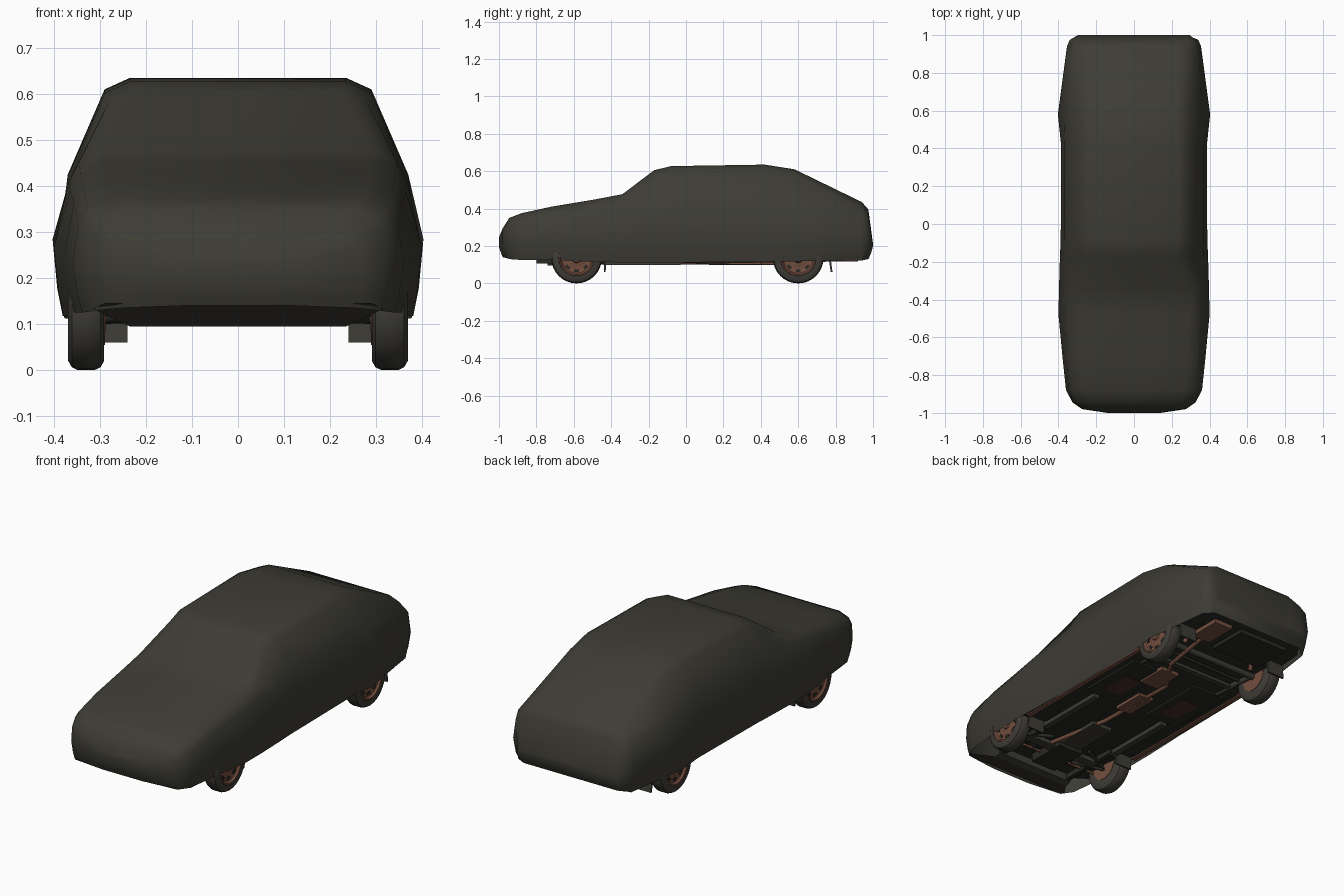
import bpy, bmesh, math
from mathutils import Vector, Matrix

if "Cube" in bpy.data.objects:
    bpy.data.objects.remove(bpy.data.objects["Cube"])


def material(name, rgb):
    m = bpy.data.materials.new(name)
    m.diffuse_color = (*rgb, 1)
    m.use_nodes = True
    m.node_tree.nodes["Principled BSDF"].inputs["Base Color"].default_value = m.diffuse_color
    return m


COVER = material("dark_olive_cloth", (0.047, 0.045, 0.035))
TYRE = material("worn_rubber", (0.050, 0.047, 0.039))
RUST = material("rust_brown", (0.17, 0.075, 0.048))
FLOOR = material("underbody_black", (0.022, 0.022, 0.018))
DEEP = material("dark_red_rust", (0.065, 0.027, 0.021))


def make(name, bm, mat, angle=40):
    bmesh.ops.recalc_face_normals(bm, faces=bm.faces[:])
    me = bpy.data.meshes.new(name)
    bm.to_mesh(me)
    bm.free()
    me.materials.append(mat)
    ob = bpy.data.objects.new(name, me)
    bpy.context.collection.objects.link(ob)
    bpy.ops.object.select_all(action='DESELECT')
    ob.select_set(True)
    bpy.context.view_layer.objects.active = ob
    bpy.ops.object.shade_smooth_by_angle(angle=math.radians(angle))
    return ob


def box(name, x, y, z, mat, rot=None):
    # x, y, z are (min, max) ranges
    bm = bmesh.new()
    size = [b - a for a, b in (x, y, z)]
    mid = Vector([(a + b) / 2 for a, b in (x, y, z)])
    m = Matrix.Translation(mid) @ (rot or Matrix()) @ Matrix.Diagonal((*size, 1))
    bmesh.ops.create_cube(bm, size=1, matrix=m)
    return make(name, bm, mat, 20)


def pipe(name, points, r, mat):
    cu = bpy.data.curves.new(name, 'CURVE')
    cu.dimensions = '3D'
    cu.bevel_depth = r
    cu.bevel_resolution = 2
    cu.use_fill_caps = True
    sp = cu.splines.new('POLY')
    sp.points.add(len(points) - 1)
    for p, co in zip(sp.points, points):
        p.co = (*co, 1)
    cu.materials.append(mat)
    ob = bpy.data.objects.new(name, cu)
    bpy.context.collection.objects.link(ob)
    return ob


def lathe(name, profile, centre, side, mat, n=32):
    # spin (x, radius) pairs round the x axis
    bm = bmesh.new()
    rings = [[bm.verts.new((centre[0] + side * x,
                            centre[1] + r * math.cos(2 * math.pi * i / n),
                            centre[2] + r * math.sin(2 * math.pi * i / n)))
              for i in range(n)] for x, r in profile]
    for a, b in zip(rings, rings[1:]):
        for i in range(n):
            bm.faces.new((a[i], a[(i + 1) % n], b[(i + 1) % n], b[i]))
    bm.faces.new(rings[-1])
    bm.faces.new(rings[0])
    return make(name, bm, mat, 35)


# Fabric cover: sections along y
# y, top z, top half width, belt half width, belt z, widest half width, hem z
stations = [
    (-1.0, .245, .12, .13, .235, .14, .14),
    (-.98, .295, .24, .265, .265, .275, .135),
    (-.945, .35, .30, .32, .30, .325, .13),
    (-.88, .375, .328, .347, .32, .36, .125),
    (-.72, .41, .335, .357, .36, .377, .125),
    (-.48, .45, .343, .365, .39, .40, .115),
    (-.34, .477, .345, .368, .41, .397, .112),
    (-.17, .605, .282, .367, .41, .392, .112),
    (-.08, .627, .29, .37, .42, .388, .112),
    (.42, .635, .29, .37, .425, .386, .115),
    (.58, .61, .28, .365, .42, .403, .118),
    (.94, .435, .29, .335, .385, .355, .122),
    (.975, .395, .288, .325, .35, .34, .125),
    (1.0, .21, .275, .296, .20, .30, .13),
]
bm = bmesh.new()
rows = []
for y, top, tw, bw, bz, mw, hem in stations:
    drop = min(.025, (top - bz) * .4)
    zmax = hem + .55 * (bz - hem)
    half = [(tw - .055, top), (tw, top - drop), (bw, bz), (mw, zmax),
            (mw - .010, hem + .2 * (bz - hem)), (mw - .022, hem)]
    pts = [(-x, z) for x, z in reversed(half)] + [(0, top)] + half
    # the ends tuck under towards the hem
    tuck = .4 if abs(y) > .97 else 0
    rows.append([bm.verts.new((x, y - math.copysign(tuck * max(0, .19 - z), y), z))
                 for x, z in pts])
for a, b in zip(rows, rows[1:]):
    for i in range(len(a) - 1):
        bm.faces.new((a[i], a[i + 1], b[i + 1], b[i]))
for end in (rows[0], rows[-1]):
    for i in range(5):
        bm.faces.new((end[i], end[i + 1], end[-2 - i], end[-1 - i]))
    bm.faces.new(end[5:8])
make("fabric_cover", bm, COVER, 42)


def plate(name, outline, mat):
    # mirrored sheet from (y, half width, z)
    bm = bmesh.new()
    rows = [[bm.verts.new((s * w, y, z)) for s in (-1, 1)] for y, w, z in outline]
    for a, b in zip(rows, rows[1:]):
        bm.faces.new((a[0], a[1], b[1], b[0]))
    return make(name, bm, mat, 20)


# Underbody sheet and front valance
plate("floor_pan", [(-.8, .25, .14), (-.74, .34, .14), (-.45, .36, .13), (-.4, .365, .12),
                    (.42, .36, .12), (.5, .36, .14), (.9, .33, .14), (.965, .29, .15)], FLOOR)
plate("front_valance", [(-.965, .29, .145), (-.93, .315, .133), (-.82, .235, .095),
                        (-.78, .23, .10), (-.78, .23, .14)], COVER)

# Wheels
tyre = [(-.039, .085), (-.039, .115), (-.031, .129), (-.018, .135), (.018, .135),
        (.031, .129), (.039, .115), (.039, .096), (.028, .092), (0, .088)]
rim = [(-.030, .080), (.030, .094), (.037, .094), (.036, .088), (.026, .080), (.020, .058),
       (.026, .040), (.026, .026), (.034, .022), (.034, .012)]
inner = [(-.030, .080), (-.041, .080), (-.040, .070), (-.043, .030)]
for s, sn in ((-1, "left"), (1, "right")):
    for y, yn in ((-.585, "front"), (.60, "rear")):
        c = (s * .33, y, .135)
        lathe(f"{yn}_{sn}_tyre", tyre, c, s, TYRE)
        lathe(f"{yn}_{sn}_rim", rim, c, s, RUST)
        lathe(f"{yn}_{sn}_inner_hub", inner, c, s, RUST)
        # dark slots in the rim
        bm = bmesh.new()
        for k in range(8):
            m = (Matrix.Translation((c[0] + s * .022, c[1], c[2]))
                 @ Matrix.Rotation(k * math.pi / 4, 4, 'X')
                 @ Matrix.Translation((0, 0, .067)) @ Matrix.Diagonal((.008, .026, .014, 1)))
            bmesh.ops.create_cube(bm, size=1, matrix=m)
        make(f"{yn}_{sn}_rim_slots", bm, FLOOR)

    # Mud flaps
    a, b = sorted((s * .24, s * .34))
    box(f"front_{sn}_mud_flap", (a, b), (-.437, -.427), (.06, .14), COVER,
        Matrix.Rotation(math.radians(-4), 4, 'X'))
    box(f"rear_{sn}_mud_flap", (a, b), (.768, .778), (.06, .14), COVER,
        Matrix.Rotation(math.radians(8), 4, 'X'))

    # Sills and floor rails
    a, b = sorted((s * .335, s * .36))
    box(f"{sn}_sill", (a, b), (-.42, .46), (.113, .13), RUST)
    a, b = sorted((s * .205, s * .24))
    box(f"{sn}_front_rail", (a, b), (-.44, -.03), (.098, .125), COVER)
    a, b = sorted((s * .10, s * .30))
    box(f"{sn}_floor_panel", (a, b), (-.02, .36), (.110, .122), FLOOR)
    a, b = sorted((s * .14, s * .24))
    box(f"{sn}_rust_patch", (a, b), (.05, .22), (.107, .111), DEEP)
    a, b = sorted((s * .20, s * .225))
    box(f"{sn}_front_chassis_leg", (a, b), (-.8, -.42), (.105, .135), FLOOR)

    # Suspension arms
    pipe(f"{sn}_front_lower_arm", [(s * .12, -.50, .115), (s * .30, -.585, .11),
                                   (s * .12, -.64, .115)], .010, FLOOR)
    pipe(f"{sn}_rear_trailing_arm", [(s * .25, .36, .125), (s * .27, .60, .125)], .014, COVER)
    pipe(f"{sn}_rear_damper", [(s * .22, .66, .12), (s * .20, .70, .17)], .012, RUST)

# Front crossmember, sump and steering rod
box("front_crossmember", (-.22, .22), (-.60, -.55), (.10, .125), COVER)
box("engine_sump", (-.09, .06), (-.74, -.52), (.095, .14), FLOOR)
box("gearbox", (-.06, .06), (-.50, -.25), (.10, .13), COVER)
pipe("steering_rod", [(-.29, -.67, .125), (.29, -.67, .125)], .007, RUST)

# Rear axle
pipe("rear_axle_beam", [(-.30, .60, .13), (.30, .60, .13)], .017, COVER)
pipe("rear_track_rod", [(-.27, .53, .125), (.27, .54, .125)], .008, FLOOR)
box("fuel_tank", (-.24, .06), (.70, .92), (.122, .145), FLOOR)
box("rear_cross_rail", (-.27, .27), (.44, .47), (.114, .13), COVER)

# Exhaust run
pipe("exhaust_pipe", [(.09, -.58, .115), (.06, -.40, .112), (.02, -.20, .112), (.01, .27, .110),
                      (.14, .46, .108), (.16, .62, .115), (.17, .76, .128)], .011, RUST)
box("middle_silencer", (-.025, .065), (-.06, .12), (.103, .12), RUST)
box("exhaust_bracket", (.04, .15), (.23, .40), (.100, .12), RUST)
box("rear_silencer", (.12, .23), (.74, .92), (.118, .14), RUST)
